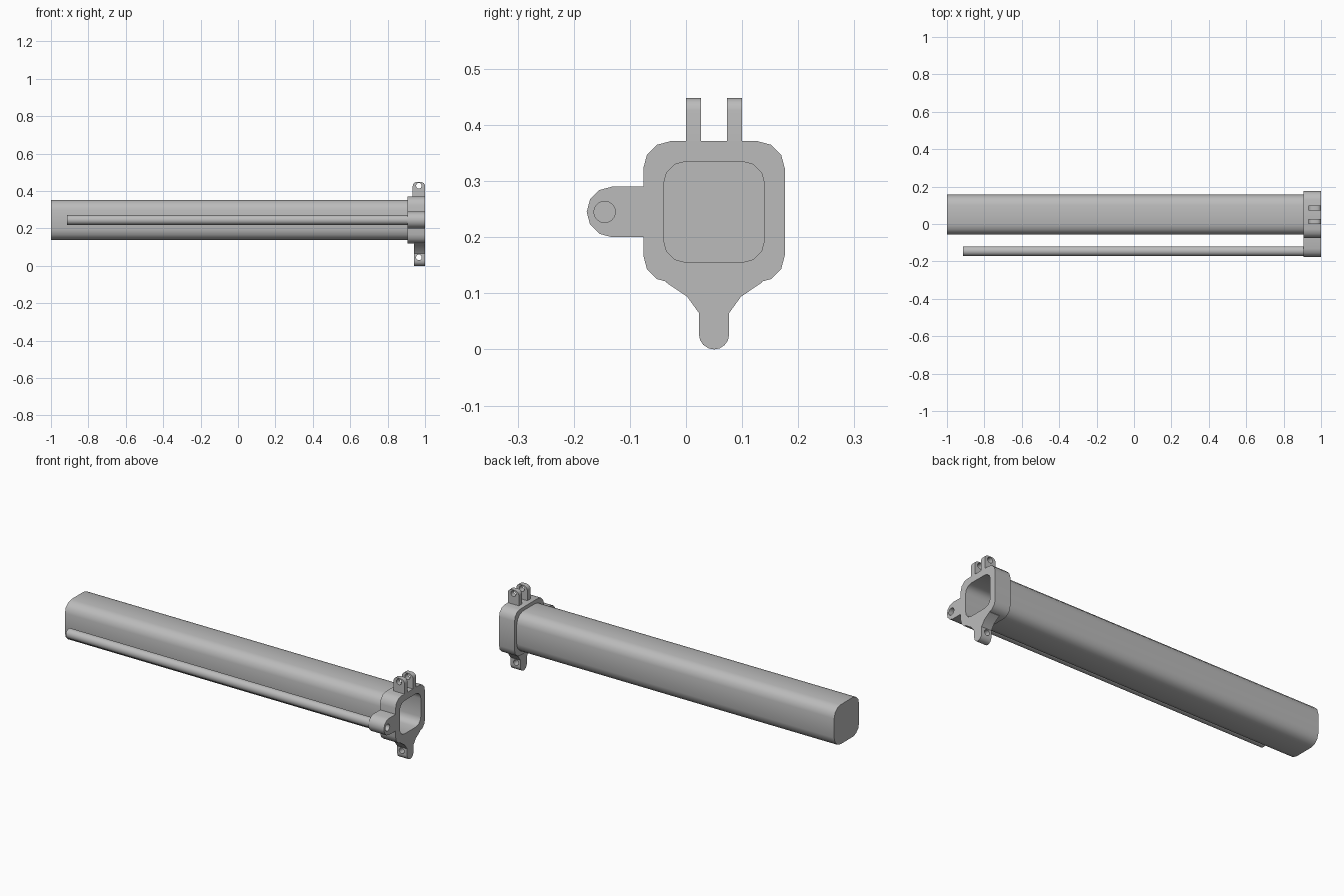
import bpy, bmesh, math
from mathutils import Vector

if "Cube" in bpy.data.objects:
    bpy.data.objects.remove(bpy.data.objects["Cube"], do_unlink=True)

GREY = (0.5, 0.5, 0.5, 1)
mat = bpy.data.materials.new("plain grey")
mat.use_nodes = True
mat.diffuse_color = GREY
mat.node_tree.nodes["Principled BSDF"].inputs["Base Color"].default_value = GREY

CY, CZ = 0.05, 0.245      # tube axis
EY = -0.145               # side rod axis
FRONT, BACK = 0.907, 1.0  # collar extent along x


def arc(cx, cy, r, a0, a1, n):
    steps = [math.radians(a0 + (a1 - a0) * i / n) for i in range(n + 1)]
    return [(cx + r * math.cos(a), cy + r * math.sin(a)) for a in steps]


def circle(cx, cy, r, n=24):
    return arc(cx, cy, r, 0, 360, n)[:-1]


def rounded_square(half, r, n=3):
    k = half - r
    pts = []
    for i, (sx, sy) in enumerate([(1, 1), (-1, 1), (-1, -1), (1, -1)]):
        pts += arc(CY + sx * k, CZ + sy * k, r, 90 * i, 90 * i + 90, n)
    return pts


def extrude(name, pts, lo, hi, axis="x"):
    """Prism: (y, z) outline along x, or (x, z) outline along y."""
    bm = bmesh.new()
    place = (lambda p: (lo, p[0], p[1])) if axis == "x" else (lambda p: (p[0], lo, p[1]))
    face = bm.faces.new([bm.verts.new(place(p)) for p in pts])
    moved = bmesh.ops.extrude_face_region(bm, geom=[face])["geom"]
    shift = Vector((hi - lo, 0, 0) if axis == "x" else (0, hi - lo, 0))
    bmesh.ops.translate(bm, vec=shift,
                        verts=[v for v in moved if isinstance(v, bmesh.types.BMVert)])
    bmesh.ops.recalc_face_normals(bm, faces=bm.faces)
    mesh = bpy.data.meshes.new(name)
    bm.to_mesh(mesh)
    bm.free()
    mesh.materials.append(mat)
    ob = bpy.data.objects.new(name, mesh)
    bpy.context.collection.objects.link(ob)
    return ob


def activate(ob):
    bpy.ops.object.select_all(action="DESELECT")
    ob.select_set(True)
    bpy.context.view_layer.objects.active = ob


def cut(ob, cutter):
    mod = ob.modifiers.new("cut", "BOOLEAN")
    mod.operation = "DIFFERENCE"
    mod.solver = "EXACT"
    mod.object = cutter
    activate(ob)
    bpy.ops.object.modifier_apply(modifier=mod.name)


# Long square tube and collar, sharing one bore closed at the far end
tube = extrude("main_tube", rounded_square(0.107, 0.055), -1, FRONT + 0.01)
collar = extrude("collar", rounded_square(0.126, 0.048), FRONT, BACK)
bore = extrude("bore_cutter", rounded_square(0.09, 0.04), -0.985, BACK + 0.1)

# Thin side rod and the ear that holds it
rod = extrude("side_rod", circle(EY, CZ, 0.026), -0.915, FRONT + 0.01)
ear_r = 0.045
ear = extrude("side_ear",
              [(-0.06, CZ + ear_r)] + arc(-0.132, CZ, ear_r, 90, 270, 6) + [(-0.06, CZ - ear_r)],
              FRONT, BACK)
rod_bore = extrude("rod_bore_cutter", circle(EY, CZ, 0.019), -0.9, BACK + 0.1)

# Bottom lug with flared root
half = [(0.085, 0.119), (0.048, 0.094), (0.027, 0.065)]
lug = ([(CY - y, z) for y, z in half]
       + arc(CY, 0.027, 0.027, 180, 360, 8)
       + [(CY + y, z) for y, z in reversed(half)]
       + [(CY + 0.085, 0.14), (CY - 0.085, 0.14)])
bottom_lug = extrude("bottom_lug", lug, 0.94, BACK)

# Pair of upright lugs with rounded tops
LX = 0.967
top = ([(0.934, 0.36)] + arc(0.956, 0.426, 0.022, 180, 90, 4)
       + arc(0.978, 0.426, 0.022, 90, 0, 4) + [(1.0, 0.36)])
top_lugs = [extrude("top_lug_front", top, 0.0, 0.027, "y"),
            extrude("top_lug_back", top, 0.073, 0.1, "y")]

pin_top = extrude("top_pin_cutter", circle(LX, 0.428, 0.015), -0.1, 0.2, "y")
pin_bottom = extrude("bottom_pin_cutter", circle(LX, 0.045, 0.015), -0.1, 0.2, "y")

jobs = [(tube, bore), (collar, bore), (rod, rod_bore), (ear, rod_bore),
        (bottom_lug, pin_bottom)] + [(t, pin_top) for t in top_lugs]
for ob, cutter in jobs:
    cut(ob, cutter)
for cutter in (bore, rod_bore, pin_top, pin_bottom):
    bpy.data.objects.remove(cutter, do_unlink=True)

# Soft rounded corners, crisp edges
for ob in [tube, collar, rod, ear, bottom_lug] + top_lugs:
    activate(ob)
    bpy.ops.object.shade_smooth_by_angle(angle=math.radians(35))
